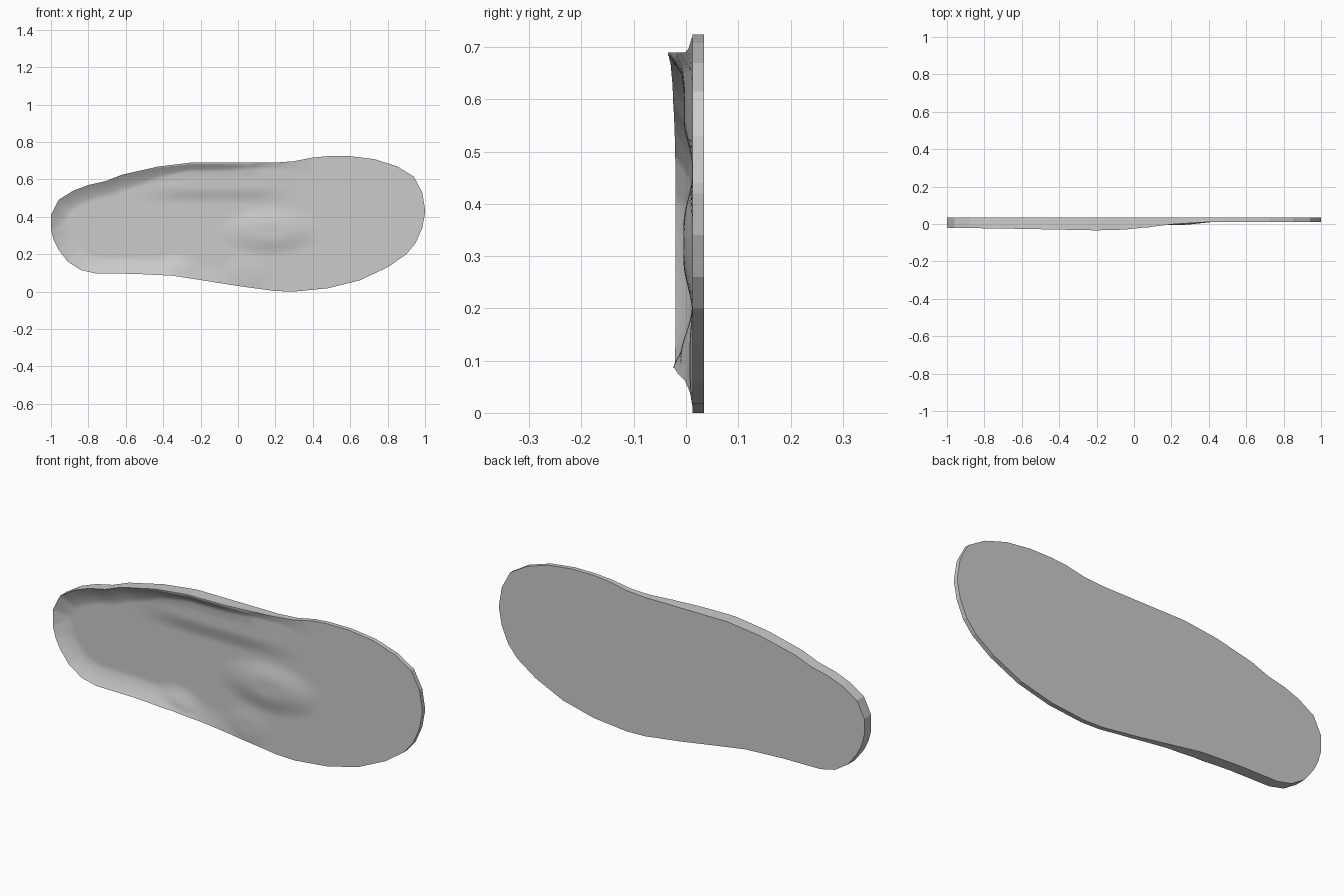
import bpy, bmesh, math
from mathutils import Vector

if "Cube" in bpy.data.objects:
    bpy.data.objects.remove(bpy.data.objects["Cube"])

BACK, FLOOR = 0.034, 0.012     # y of the flat underside and of the foot bed

# Outline (x, z): upper (arch side) and lower (outer side) edges, heel to toe
UPPER = [(-1, .41), (-.96, .49), (-.88, .54), (-.8, .57), (-.71, .59), (-.62, .625),
         (-.43, .668), (-.25, .69), (.2, .69), (.3, .697), (.4, .717), (.48, .724),
         (.6, .724), (.73, .708), (.85, .67), (.94, .615), (.985, .53), (1, .44)]
LOWER = [(-1, .33), (-.985, .275), (-.96, .225), (-.91, .16), (-.84, .115), (-.76, .097),
         (-.55, .095), (-.35, .085), (-.2, .062), (0, .03), (.2, .003), (.3, 0),
         (.48, .018), (.65, .06), (.8, .13), (.9, .2), (.95, .26), (.985, .34), (1, .42)]

# Rim height along x for the two edges
RIM_UPPER = [(-1, .032), (-.6, .038), (-.2, .046), (-.05, .042), (.1, .026), (.22, .012), (.42, 0), (1, 0)]
RIM_LOWER = [(-1, .032), (-.5, .034), (-.38, .031), (-.2, .014), (-.05, .004), (.05, 0), (1, 0)]


def interp(table, x):
    for (x0, v0), (x1, v1) in zip(table, table[1:]):
        if x <= x1:
            return v0 + (v1 - v0) * (x - x0) / (x1 - x0)
    return table[-1][1]


def edge_distance(line, x, z):
    p, best = Vector((x, z)), 9
    for a, b in zip(line, line[1:]):
        a, b = Vector(a), Vector(b)
        t = max(0, min(1, (p - a).dot(b - a) / (b - a).length_squared))
        best = min(best, (p - a.lerp(b, t)).length)
    return best


def step(a, b, v):
    t = max(0, min(1, (v - a) / (b - a)))
    return t * t * (3 - 2 * t)


def bump(x, z, cx, cz, rx, rz, h):
    r = math.hypot((x - cx) / rx, (z - cz) / rz)
    return h * (1 - step(.25, 1, r))


HEEL = [LOWER[0], UPPER[0]]


def height(x, z):
    # Rim walls of the heel cup
    du, dl = edge_distance(UPPER, x, z), edge_distance(LOWER, x, z)
    dh = edge_distance(HEEL, x, z)
    walls = [interp(RIM_UPPER, x) * max(0, 1 - du / .085) ** 1.5,
             interp(RIM_LOWER, x) * max(0, 1 - dl / .09) ** 1.5,
             .032 * max(0, 1 - dh / .08) ** 1.5]
    # Arch support, outer-side swelling and forefoot pad
    arch = .016 * step(.47, .56, z) * step(-.6, -.25, x) * (1 - step(0, .38, x))
    side = bump(x, z, -.34, .08, .17, .13, .018)
    front = bump(x, z, .04, .1, .14, .11, .005)
    pad = bump(x, z, .17 if x > .05 else .05 + .12, .325, .29, .135, .017)
    rim = max(walls)
    top = interp(RIM_UPPER, x)
    soft = max(arch, side, front, pad)
    h = max(rim, soft) + .3 * min(rim, soft)
    return min(h, max(top, .03)) if x < .1 else max(rim, soft)


def build_insole():
    # Columns pass through every outline corner, with finer steps at the heel
    xs = {round(p[0], 3) for p in UPPER + LOWER}
    xs |= {round(-1 + i * .01, 3) for i in range(15)}
    xs |= {round(-.86 + i * .02, 3) for i in range(93)}
    xs, rows = sorted(xs), 56
    bm = bmesh.new()
    grid = []
    for x in xs:
        lo, hi = interp(LOWER, x), interp(UPPER, x)
        col = []
        for j in range(rows + 1):
            v = j / rows
            v = .5 * v + .25 * (1 - math.cos(math.pi * v))
            z = lo + (hi - lo) * v
            col.append(bm.verts.new((x, FLOOR - height(x, z), z)))
        grid.append(col)
    for a, b in zip(grid, grid[1:]):
        for j in range(rows):
            bm.faces.new((a[j], b[j], b[j + 1], a[j + 1])).smooth = True
    # Flat-sided wall and flat underside
    loop = ([c[0] for c in grid] + grid[-1][1:] +
            [c[-1] for c in reversed(grid[:-1])] + grid[0][-2:0:-1])
    back = [bm.verts.new((v.co.x, BACK, v.co.z)) for v in loop]
    n = len(loop)
    for i in range(n):
        k = (i + 1) % n
        bm.faces.new((loop[i], back[i], back[k], loop[k]))
    bm.faces.new(back)
    bmesh.ops.recalc_face_normals(bm, faces=bm.faces)
    mesh = bpy.data.meshes.new("insole")
    bm.to_mesh(mesh)
    bm.free()
    obj = bpy.data.objects.new("insole", mesh)
    bpy.context.collection.objects.link(obj)


build_insole()
